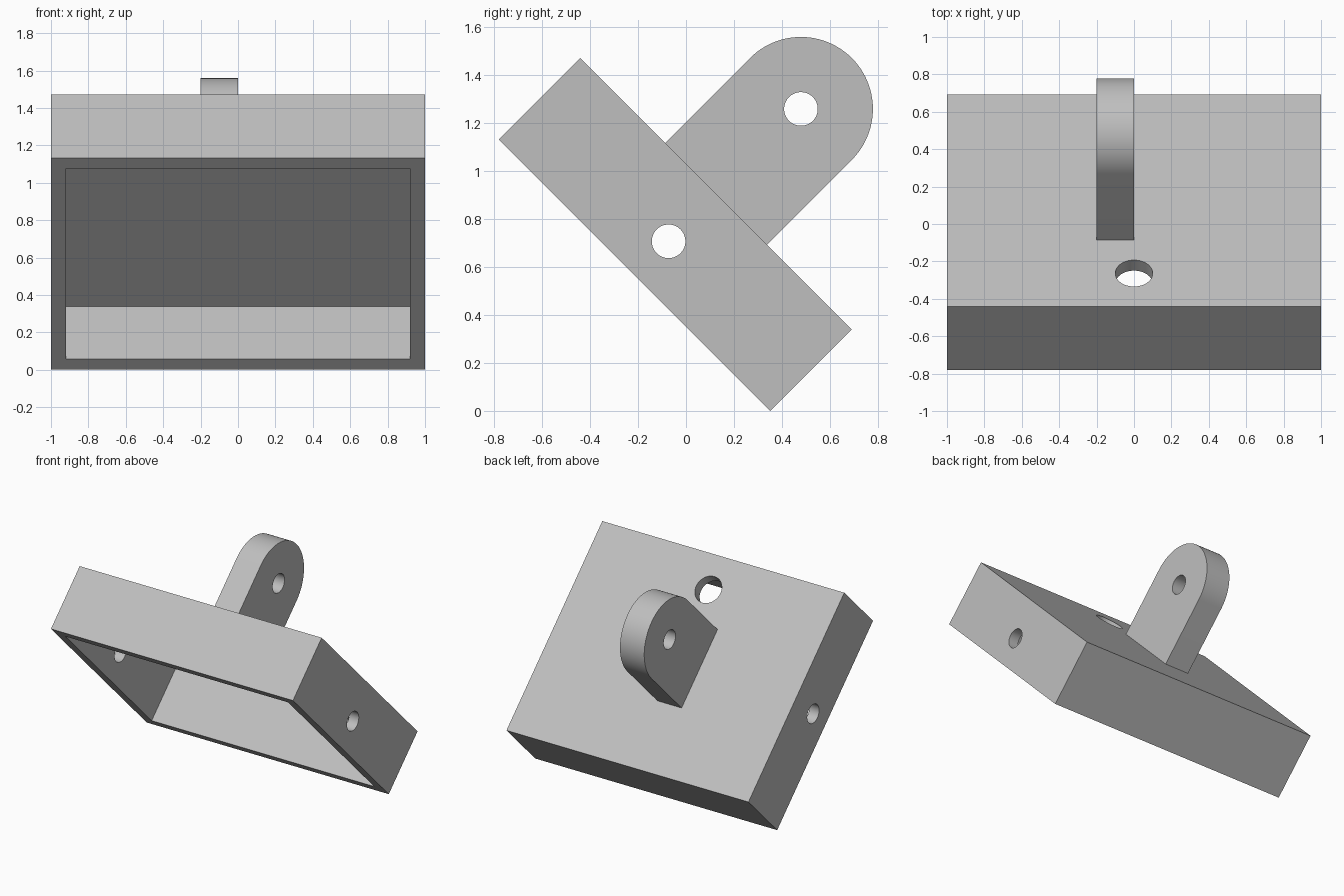
import bpy
import bmesh
from math import pi, sin, cos
from mathutils import Matrix, Vector

if "Cube" in bpy.data.objects:
    bpy.data.objects.remove(bpy.data.objects["Cube"], do_unlink=True)

# Main dimensions, in the tray's own tilted frame (z = away from open face)
WIDTH, LENGTH, DEPTH, WALL = 2.0, 1.6, 0.48, 0.08
TAB_RADIUS, TAB_HEIGHT, TAB_THICK = 0.3, 0.5, 0.2
PIN_RADIUS = 0.07
TILT = Matrix.Translation((0, -0.214, 0.566)) @ Matrix.Rotation(-pi / 4, 4, "X")

grey = bpy.data.materials.new("grey")
grey.use_nodes = True
grey.diffuse_color = (0.52, 0.52, 0.52, 1)
grey.node_tree.nodes["Principled BSDF"].inputs["Base Color"].default_value = grey.diffuse_color


def finish(name, bm):
    bmesh.ops.recalc_face_normals(bm, faces=bm.faces)
    mesh = bpy.data.meshes.new(name)
    bm.to_mesh(mesh)
    bm.free()
    mesh.materials.append(grey)
    obj = bpy.data.objects.new(name, mesh)
    bpy.context.collection.objects.link(obj)
    obj.matrix_world = TILT
    return obj


def box(name, size, centre):
    bm = bmesh.new()
    bmesh.ops.create_cube(bm, size=1, matrix=Matrix.Translation(centre) @ Matrix.Diagonal((*size, 1)))
    return finish(name, bm)


def rod(name, radius, length, centre, along_x=False):
    bm = bmesh.new()
    turn = Matrix.Rotation(pi / 2 if along_x else 0, 4, "Y")
    bmesh.ops.create_cone(bm, cap_ends=True, segments=64, radius1=radius, radius2=radius,
                          depth=length, matrix=Matrix.Translation(centre) @ turn)
    return finish(name, bm)


def cut(obj, cutters):
    for cutter in cutters:
        mod = obj.modifiers.new("cut", "BOOLEAN")
        mod.object, mod.operation, mod.solver = cutter, "DIFFERENCE", "EXACT"
    bpy.context.view_layer.update()
    graph = bpy.context.evaluated_depsgraph_get()
    mesh = bpy.data.meshes.new_from_object(obj.evaluated_get(graph))
    obj.modifiers.clear()
    obj.data = mesh
    for cutter in cutters:
        bpy.data.objects.remove(cutter, do_unlink=True)
    bpy.ops.object.select_all(action="DESELECT")
    obj.select_set(True)
    bpy.context.view_layer.objects.active = obj
    bpy.ops.object.shade_smooth_by_angle(angle=pi / 6)


# Open tray with a cross pin hole and a round hole near the upper edge of its back
tray = box("tray", (WIDTH, LENGTH, DEPTH), (0, 0, DEPTH / 2))
cavity_depth = DEPTH - WALL
cut(tray, [
    box("cavity_cutter", (WIDTH - 2 * WALL, LENGTH - 2 * WALL, 2 * cavity_depth), (0, 0, 0)),
    rod("side_hole_cutter", PIN_RADIUS, 3, (0, 0, 0.2), along_x=True),
    rod("back_hole_cutter", 0.1, 0.4, (0, -0.55, DEPTH)),
])

# Round-ended mounting tab, extruded sideways from its outline
bm = bmesh.new()
pivot = DEPTH + TAB_HEIGHT
steps = 48
outline = [(-TAB_RADIUS, DEPTH), (TAB_RADIUS, DEPTH)]
outline += [(TAB_RADIUS * cos(pi * i / steps), pivot + TAB_RADIUS * sin(pi * i / steps))
            for i in range(steps + 1)]
face = bm.faces.new([bm.verts.new((-TAB_THICK, y, z)) for y, z in outline])
sides = bmesh.ops.extrude_face_region(bm, geom=[face])["geom"]
bmesh.ops.translate(bm, vec=Vector((TAB_THICK, 0, 0)),
                    verts=[v for v in sides if isinstance(v, bmesh.types.BMVert)])
tab = finish("mounting_tab", bm)
cut(tab, [rod("tab_hole_cutter", PIN_RADIUS, 1, (0, 0, pivot), along_x=True)])
